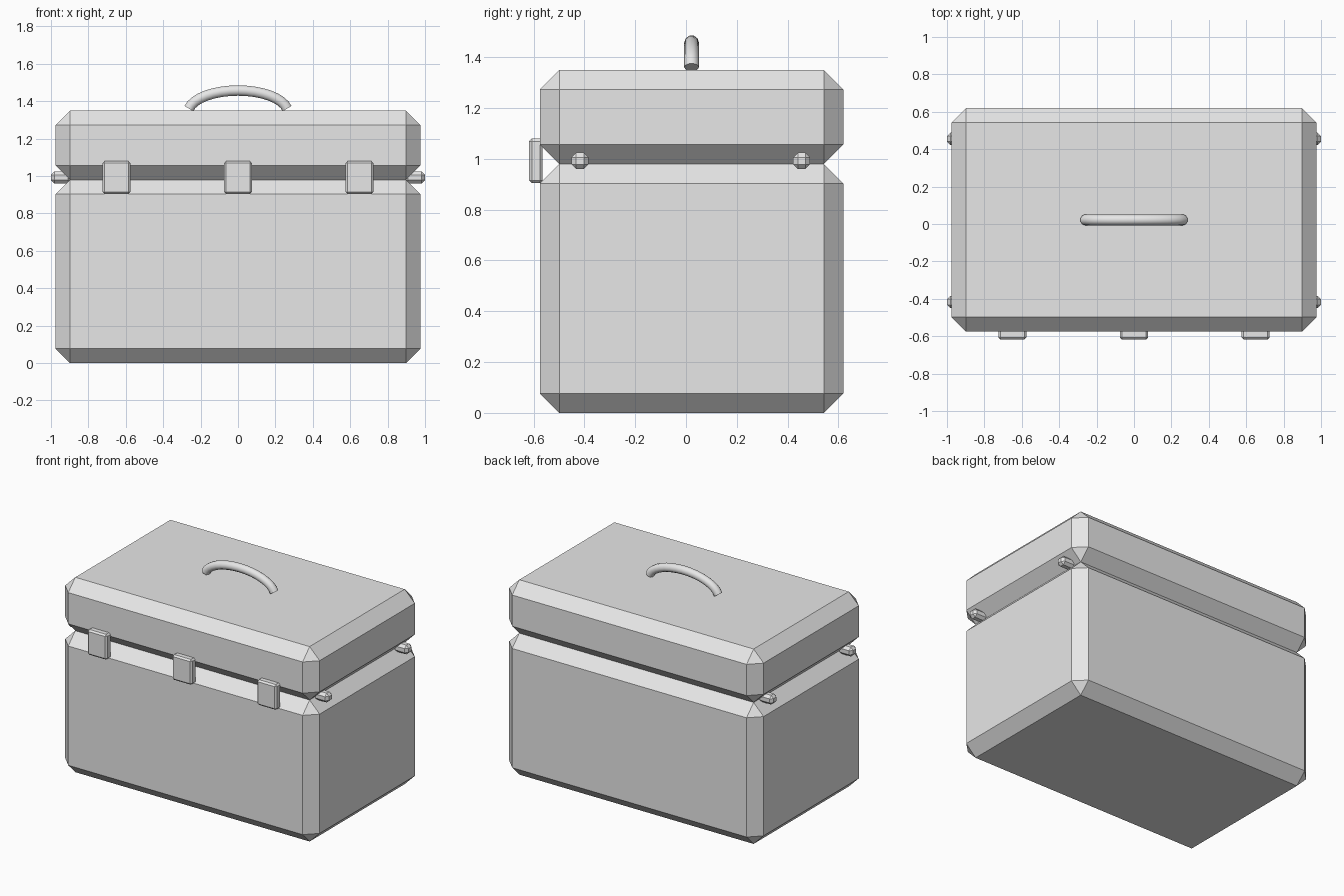
import bpy
import math

default = bpy.data.objects.get("Cube")
if default:
    bpy.data.objects.remove(default, do_unlink=True)

# Single plain grey finish
GREY = (0.8, 0.8, 0.8, 1)
grey = bpy.data.materials.new("plain_grey")
grey.use_nodes = True
grey.diffuse_color = GREY
grey.node_tree.nodes["Principled BSDF"].inputs["Base Color"].default_value = GREY

MID_Y = 0.022


def chamfered_box(name, centre, size, chamfer):
    """Box with flat chamfered edges."""
    bpy.ops.mesh.primitive_cube_add(size=1, location=centre)
    box = bpy.context.object
    box.name = name
    box.scale = size
    bpy.ops.object.transform_apply(location=False, rotation=False, scale=True)
    box.data.materials.append(grey)
    bevel = box.modifiers.new("chamfer", "BEVEL")
    bevel.width = chamfer
    bevel.segments = 1
    bevel.limit_method = "ANGLE"
    return box


# Body and lid
chamfered_box("body", (0, MID_Y, 0.49), (1.95, 1.195, 0.98), 0.077)
chamfered_box("lid", (0, MID_Y, 1.165), (1.95, 1.195, 0.37), 0.077)

# Front latches
for side, x in (("right", -0.65), ("middle", 0), ("left", 0.65)):
    chamfered_box("latch_" + side, (x, -0.591, 0.992), (0.15, 0.054, 0.175), 0.011)

# Small pegs in the gap at both ends
for side, s in (("right", -1), ("left", 1)):
    for place, y in (("front", -0.417), ("back", 0.455)):
        chamfered_box(f"peg_{place}_{side}", (s * 0.945, y, 0.992), (0.11, 0.066, 0.064), 0.018)

# Arched carrying handle
STEPS = 16
curve = bpy.data.curves.new("handle", "CURVE")
curve.dimensions = "3D"
curve.bevel_depth = 0.029
curve.bevel_resolution = 3
curve.use_fill_caps = True
spline = curve.splines.new("POLY")
spline.points.add(STEPS)
for i, point in enumerate(spline.points):
    t = math.radians(-80 + 160 * i / STEPS)
    point.co = (0.266 * math.sin(t), MID_Y, 1.34 + 0.117 * math.cos(t), 1)
handle = bpy.data.objects.new("handle", curve)
bpy.context.collection.objects.link(handle)
curve.materials.append(grey)
bpy.ops.object.select_all(action="DESELECT")
handle.select_set(True)
bpy.context.view_layer.objects.active = handle
bpy.ops.object.convert(target="MESH")
bpy.ops.object.shade_smooth_by_angle(angle=math.radians(50))
